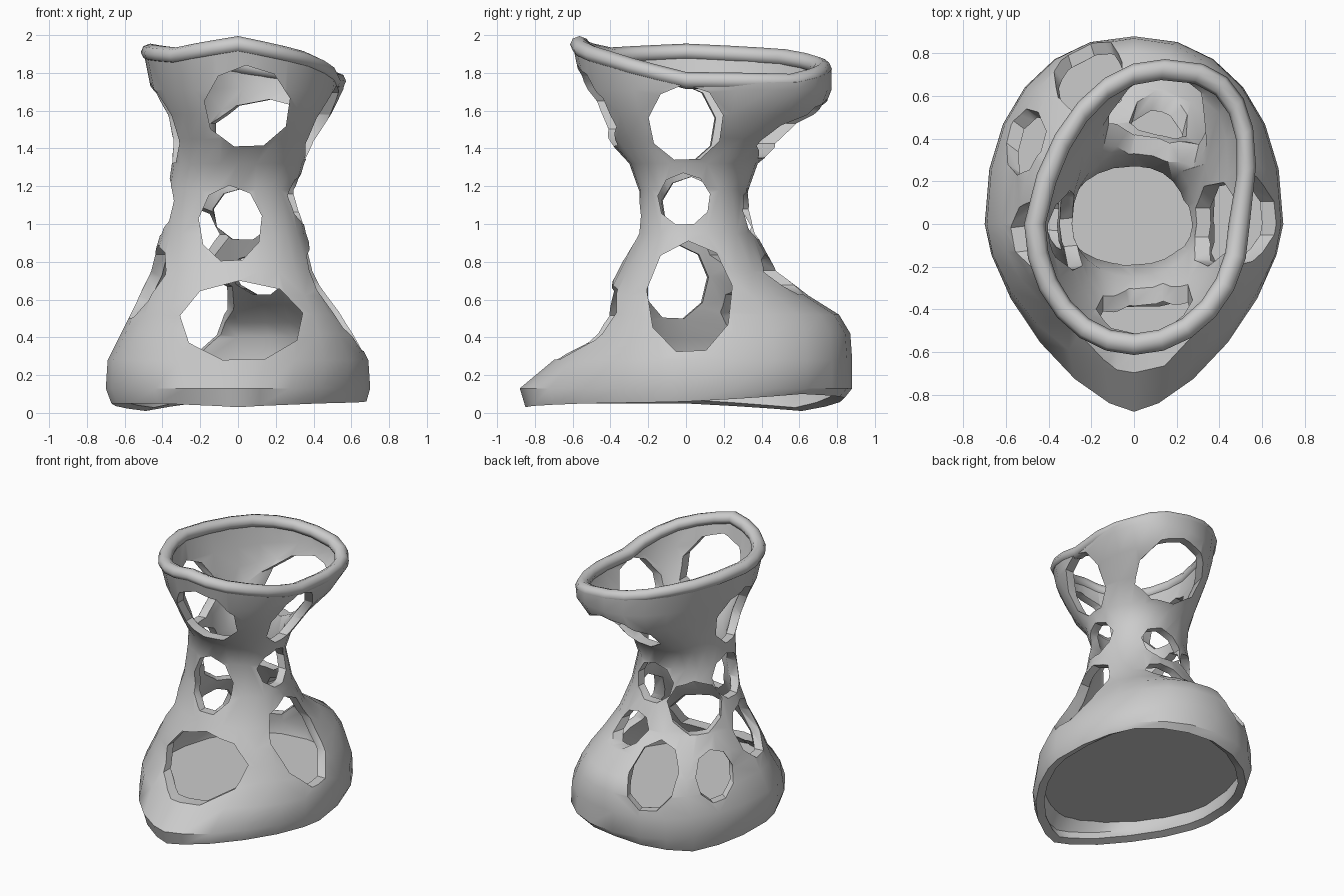
import bpy, math
from mathutils import Vector, Matrix

if "Cube" in bpy.data.objects:
    bpy.data.objects.remove(bpy.data.objects["Cube"])

SIDES = 24
# z, left, right, front, back reach, front exponent (low = pointed)
LEVELS = [
    (0.04, .67, .68, .85, .84, 1.5), (0.13, .70, .70, .88, .88, 1.5),
    (0.28, .69, .69, .70, .88, 1.7), (0.42, .62, .62, .53, .87, 1.9),
    (0.52, .57, .56, .48, .81, 2.0), (0.62, .53, .50, .43, .65, 2.0),
    (0.75, .47, .43, .36, .48, 2.0), (0.95, .41, .36, .26, .37, 2.1),
    (1.18, .37, .31, .25, .33, 2.2), (1.32, .35, .35, .30, .38, 2.1),
    (1.45, .36, .41, .42, .54, 2.0), (1.58, .40, .47, .49, .72, 2.0),
    (1.71, .46, .52, .55, .77, 2.0), (1.85, .50, .53, .60, .77, 2.0)]
# edge heights every 45 degrees, starting at +x and turning towards +y
RIM_Z = [1.76, 1.75, 1.82, 1.88, 1.91, 1.89, 1.95, 1.87]
FOOT_Z = [.06, .10, .08, .01, .05, .05, .03, .05]


def wave(heights, t):
    f = t / (math.pi / 4)
    i = int(f) % 8
    return heights[i] + (heights[(i + 1) % 8] - heights[i]) * (f - int(f))


def ring(level, heights=None):
    """One egg-shaped cross-section, with an optional wavy height."""
    z, left, right, front, back, e = level
    top = max(0, min(1, (z - 1.35) / .3))
    pts = []
    for j in range(SIDES):
        t = 2 * math.pi * j / SIDES
        c, s = math.cos(t), math.sin(t)
        p = 2 / (e if s <= 0 else 2.2 + .35 * top if c > 0 else 2.2)
        x = math.copysign(abs(c) ** p, c) * (right if c > 0 else left)
        y = math.copysign(abs(s) ** p, s) * (back if s > 0 else front)
        x += .19 * top * max(y, 0)
        pts.append(Vector((x, y, wave(heights, t) if heights else z)))
    return pts


def make(name, verts, faces):
    me = bpy.data.meshes.new(name)
    me.from_pydata(verts, [], faces)
    ob = bpy.data.objects.new(name, me)
    bpy.context.collection.objects.link(ob)
    return ob


def strip(rows, n, closed=False):
    last = rows if closed else rows - 1
    return [(i * n + j, i * n + (j + 1) % n,
             ((i + 1) % rows) * n + (j + 1) % n, ((i + 1) % rows) * n + j)
            for i in range(last) for j in range(n)]


def smooth(ob, angle):
    bpy.ops.object.select_all(action='DESELECT')
    ob.select_set(True)
    bpy.context.view_layer.objects.active = ob
    bpy.ops.object.shade_smooth_by_angle(angle=math.radians(angle))


# hollow waisted shell
rings = []
for k, lv in enumerate(LEVELS):
    h = FOOT_Z if k == 0 else RIM_Z if k == len(LEVELS) - 1 else None
    rings.append(ring(lv, h))
shell = make("shell", [p for r in rings for p in r], strip(len(rings), SIDES))
sol = shell.modifiers.new("thickness", 'SOLIDIFY')
sol.thickness = 0.06
sol.offset = -1

# windows: azimuth, sideways shift, height, half width, half height
WINDOWS = [
    (270, .05, 1.62, .23, .22), (270, -.04, 1.0, .17, .205), (270, .02, .485, .33, .215),
    (0, .0, 1.535, .20, .205), (0, -.01, 1.13, .14, .14), (0, .02, .61, .23, .30),
    (77, .0, 1.50, .25, .16), (85, .0, 1.05, .16, .14), (76, .0, .73, .14, .11),
    (107, .0, .52, .17, .20), (143, .0, .50, .15, .16), (187, .0, .69, .17, .20),
    (135, .0, .92, .19, .18), (176, .0, 1.09, .15, .16), (186, .0, 1.53, .19, .22)]
cutters = []
for az, shift, z, hw, hh in WINDOWS:
    n = 9
    rot = Matrix.Rotation(math.radians(az), 4, 'Z')
    verts = [rot @ Vector((r, shift + hw * math.cos(a), z + hh * math.sin(a)))
             for r in (.08, 1.3)
             for a in (2 * math.pi * (j + .3) / n for j in range(n))]
    faces = [tuple(range(n))[::-1], tuple(range(n, 2 * n))] + strip(2, n)
    cut = make("window_cutter", verts, faces)
    cut.hide_render = True
    cutters.append(cut)
    b = shell.modifiers.new("window", 'BOOLEAN')
    b.operation = 'DIFFERENCE'
    b.solver = 'EXACT'
    b.object = cut

# bake the cuts, then drop the helpers
bpy.ops.object.select_all(action='DESELECT')
shell.select_set(True)
bpy.context.view_layer.objects.active = shell
bpy.ops.object.convert(target='MESH')
for cut in cutters:
    bpy.data.objects.remove(cut, do_unlink=True)
smooth(shell, 40)

# rounded rim along the slanted mouth
path = [Vector((p.x * .93, p.y * .94, p.z)) for p in rings[-1]]
tube = []
for p in path:
    out = Vector((p.x, p.y, 0)).normalized()
    for j in range(8):
        a = 2 * math.pi * j / 8
        tube.append(p + out * .05 * math.cos(a) + Vector((0, 0, .045 * math.sin(a))))
rim = make("rim", tube, strip(len(path), 8, True))
smooth(rim, 60)

# thin floor inside the foot
floor_pts = [Vector((p.x * .95, p.y * .93, p.z)) for p in ring((.18,) + LEVELS[1][1:])]
make("floor", floor_pts, [tuple(range(SIDES))])
